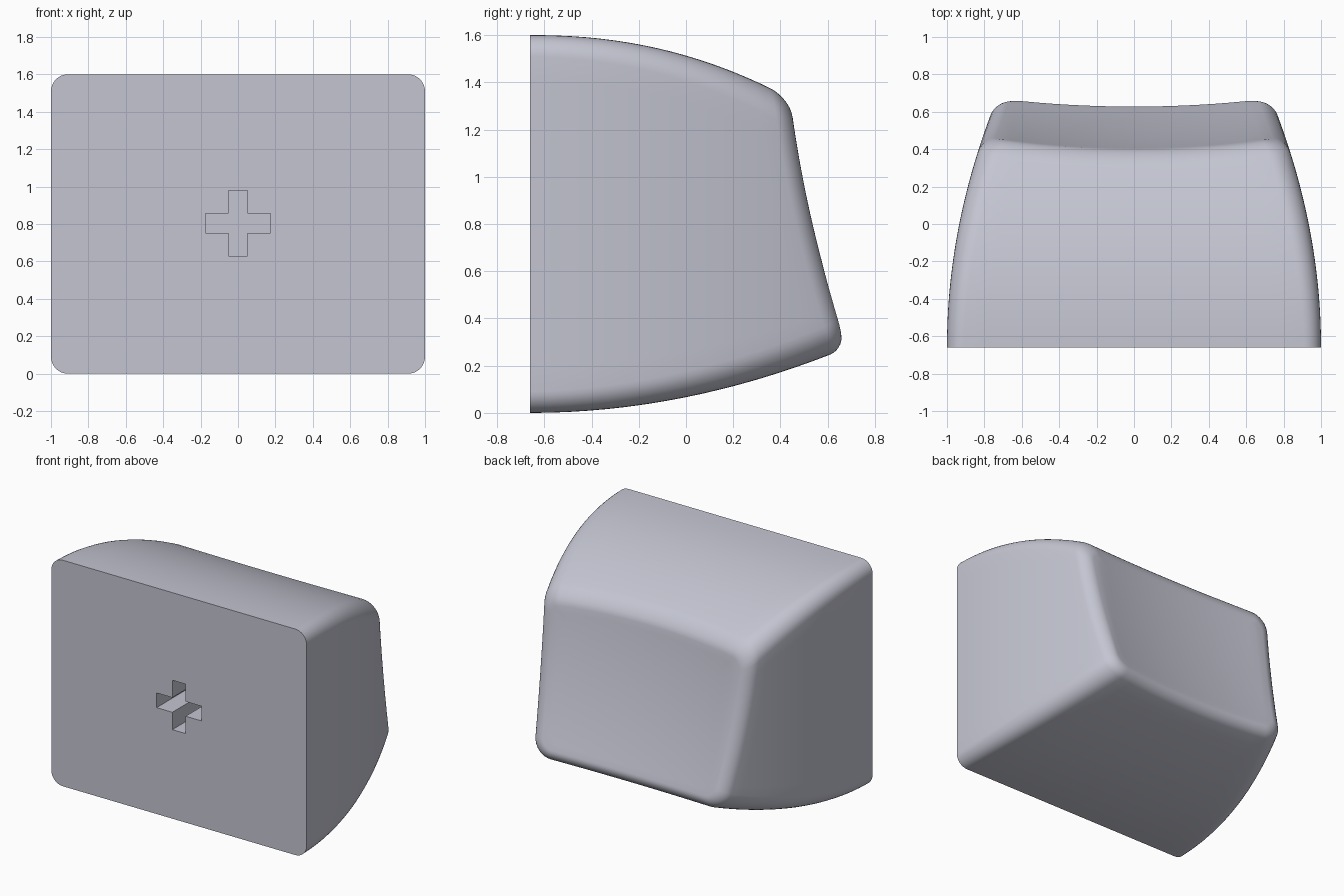
import bpy, bmesh, math
from mathutils import Vector

if "Cube" in bpy.data.objects:
    bpy.data.objects.remove(bpy.data.objects["Cube"])

BASE_Y = -0.66
FILLET = 0.07
MID_Z = 0.8

grey = bpy.data.materials.new("pale_grey_plastic")
grey.use_nodes = True
colour = (0.55, 0.56, 0.64, 1)
grey.diffuse_color = colour
grey.node_tree.nodes["Principled BSDF"].inputs["Base Color"].default_value = colour


def dish(x, z):
    """Depth of the tilted, scooped end face."""
    tilt = 0.445 + (1.3 - z) * 0.232
    scoop = 0.045 * (1 - min(1, (x / 0.7) ** 2))
    sag = 0.025 * (1 - min(1, ((z - MID_Z) / 0.5) ** 2))
    return tilt - scoop - sag


def outline(arc_steps=8, edge_steps=14):
    """Rounded rectangle as (core position, corner direction) pairs."""
    points = []
    signs = [(1, 1), (-1, 1), (-1, -1), (1, -1)]
    for k, core in enumerate(signs):
        start = k * math.pi / 2
        a = Vector(core)
        b = Vector(signs[(k + 1) % 4])
        for i in range(arc_steps + 1):
            t = start + math.pi / 2 * i / arc_steps
            points.append((a, Vector((math.cos(t), math.sin(t)))))
        end = points[-1][1]
        for i in range(1, edge_steps):
            points.append((a.lerp(b, i / edge_steps), end))
    return points


def wall_point(core, way, rise, inset, drop):
    """Point on the curved wall; rise runs from the base to the end face."""
    y = BASE_Y
    for _ in range(8):
        d = y - BASE_Y
        half = 1 - 0.151 * d ** 2 - inset
        high = 1.6 - 0.217 * d ** 2.2 - inset
        low = 0.153 * d ** 2 + inset
        r = max(0.09 + 0.03 * d - inset * 0.8, 0.03)
        x = core.x * (half - r) + way.x * r
        z = (high + low) / 2 + core.y * ((high - low) / 2 - r) + way.y * r
        y = BASE_Y + rise * (dish(x, z) - drop - BASE_Y)
    return Vector((x, y, z))


# Cap body: walls, rounded rim, then the scooped end
shape = outline()
rings = [[wall_point(c, w, s / 16, 0, FILLET) for c, w in shape] for s in range(17)]
for i in range(1, 8):
    t = math.pi / 2 * i / 7
    rings.append([wall_point(c, w, 1, FILLET * (1 - math.cos(t)),
                             FILLET * (1 - math.sin(t))) for c, w in shape])
rim = rings[-1]
centre = sum(rim, Vector()) / len(rim)
for i in range(1, 12):
    ring = []
    for p in rim:
        q = p.lerp(centre, i / 12)
        ring.append(Vector((q.x, dish(q.x, q.z), q.z)))
    rings.append(ring)

bm = bmesh.new()
verts = [[bm.verts.new(p) for p in ring] for ring in rings]
n = len(shape)
for lower, upper in zip(verts, verts[1:]):
    for i in range(n):
        j = (i + 1) % n
        bm.faces.new((lower[i], lower[j], upper[j], upper[i]))
tip = bm.verts.new((0, dish(0, centre.z), centre.z))
for i in range(n):
    bm.faces.new((verts[-1][i], verts[-1][(i + 1) % n], tip))
bm.faces.new(verts[0])
bmesh.ops.recalc_face_normals(bm, faces=bm.faces)
mesh = bpy.data.meshes.new("keycap_body")
bm.to_mesh(mesh)
bm.free()
mesh.materials.append(grey)
body = bpy.data.objects.new("keycap_body", mesh)
bpy.context.collection.objects.link(body)

# Cross-shaped stem socket, cut from the flat base
LONG, THIN, DEPTH = 0.175, 0.052, 0.4
quarter = [(LONG, -THIN), (LONG, THIN), (THIN, THIN)]
bm = bmesh.new()
loop = []
for k in range(4):
    c, s = round(math.cos(k * math.pi / 2)), round(math.sin(k * math.pi / 2))
    for x, z in quarter:
        loop.append(bm.verts.new((x * c - z * s, BASE_Y - 0.1, 0.805 + x * s + z * c)))
face = bm.faces.new(loop)
grown = bmesh.ops.extrude_face_region(bm, geom=[face])
moved = [v for v in grown["geom"] if isinstance(v, bmesh.types.BMVert)]
bmesh.ops.translate(bm, verts=moved, vec=(0, DEPTH + 0.1, 0))
bmesh.ops.recalc_face_normals(bm, faces=bm.faces)
cut_mesh = bpy.data.meshes.new("socket_cutter")
bm.to_mesh(cut_mesh)
bm.free()
cut_mesh.materials.append(grey)
cutter = bpy.data.objects.new("socket_cutter", cut_mesh)
cutter.hide_render = True
bpy.context.collection.objects.link(cutter)

bpy.ops.object.select_all(action="DESELECT")
body.select_set(True)
bpy.context.view_layer.objects.active = body
cut = body.modifiers.new("stem_socket", "BOOLEAN")
cut.operation = "DIFFERENCE"
cut.solver = "EXACT"
cut.object = cutter
bpy.ops.object.modifier_apply(modifier=cut.name)
bpy.data.objects.remove(cutter)
bpy.ops.object.shade_smooth_by_angle(angle=math.radians(35))
